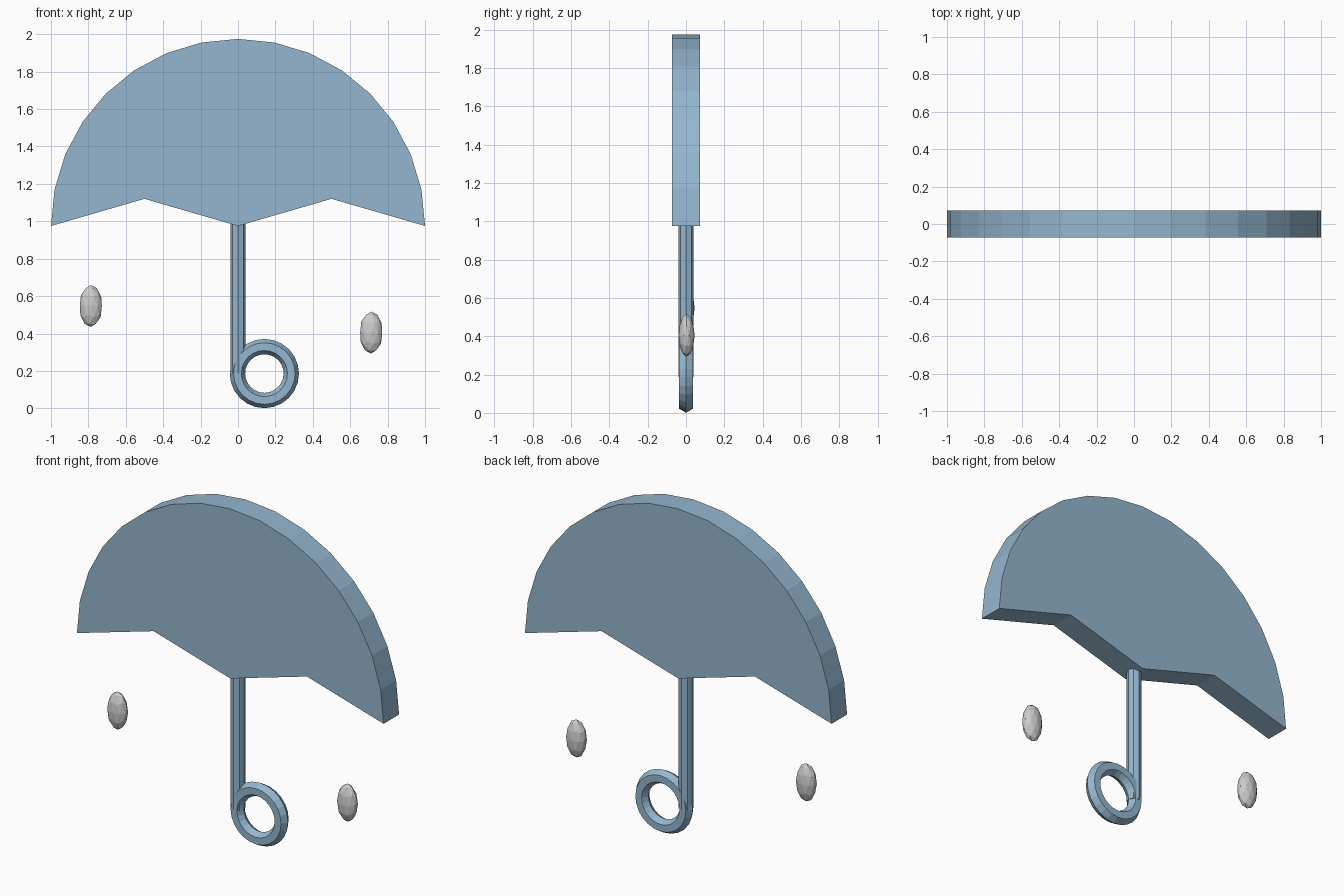
import bpy, bmesh
from math import sin, cos, pi, radians

if "Cube" in bpy.data.objects:
    bpy.data.objects.remove(bpy.data.objects["Cube"])

blue = bpy.data.materials.new("canopy_blue")
blue.diffuse_color = (0.30, 0.47, 0.62, 1)
blue.use_nodes = True
blue.node_tree.nodes["Principled BSDF"].inputs["Base Color"].default_value = blue.diffuse_color


def finish(name, mat=None):
    ob = bpy.context.object
    ob.name = ob.data.name = name
    if mat:
        ob.data.materials.append(mat)
    return ob


# Canopy: half disc with a scalloped lower edge, extruded along y
BASE, HALF_DEPTH, STEPS = 0.975, 0.072, 16
profile = [(cos(pi * i / STEPS), BASE + sin(pi * i / STEPS)) for i in range(STEPS + 1)]
profile += [(-0.5, 1.12), (0, BASE), (0.5, 1.12)]
bm = bmesh.new()
face = bm.faces.new([bm.verts.new((x, -HALF_DEPTH, z)) for x, z in profile])
ext = bmesh.ops.extrude_face_region(bm, geom=[face], use_keep_orig=True)
new_verts = [g for g in ext["geom"] if isinstance(g, bmesh.types.BMVert)]
bmesh.ops.translate(bm, verts=new_verts, vec=(0, 2 * HALF_DEPTH, 0))
bmesh.ops.recalc_face_normals(bm, faces=bm.faces)
mesh = bpy.data.meshes.new("canopy")
bm.to_mesh(mesh)
bm.free()
mesh.materials.append(blue)
bpy.context.collection.objects.link(bpy.data.objects.new("canopy", mesh))

# Shaft: octagonal rod from the ring up into the canopy
BOTTOM, TOP = 0.186, 1.0
bpy.ops.mesh.primitive_cylinder_add(vertices=8, radius=0.04, depth=TOP - BOTTOM,
                                    location=(0, 0, (TOP + BOTTOM) / 2))
finish("shaft", blue)

# Handle ring: hexagonal section, facing the front
bpy.ops.mesh.primitive_torus_add(major_segments=24, minor_segments=6,
                                 major_radius=0.144, minor_radius=0.041,
                                 location=(0.141, 0, 0.186),
                                 rotation=(radians(90), 0, 0))
finish("handle_ring", blue)

# Raindrops: flattened faceted ellipsoids
for name, x, z in (("raindrop_left", -0.787, 0.547), ("raindrop_right", 0.712, 0.405)):
    bpy.ops.mesh.primitive_ico_sphere_add(subdivisions=2, radius=1, location=(x, 0.003, z))
    finish(name).scale = (0.062, 0.042, 0.112)
